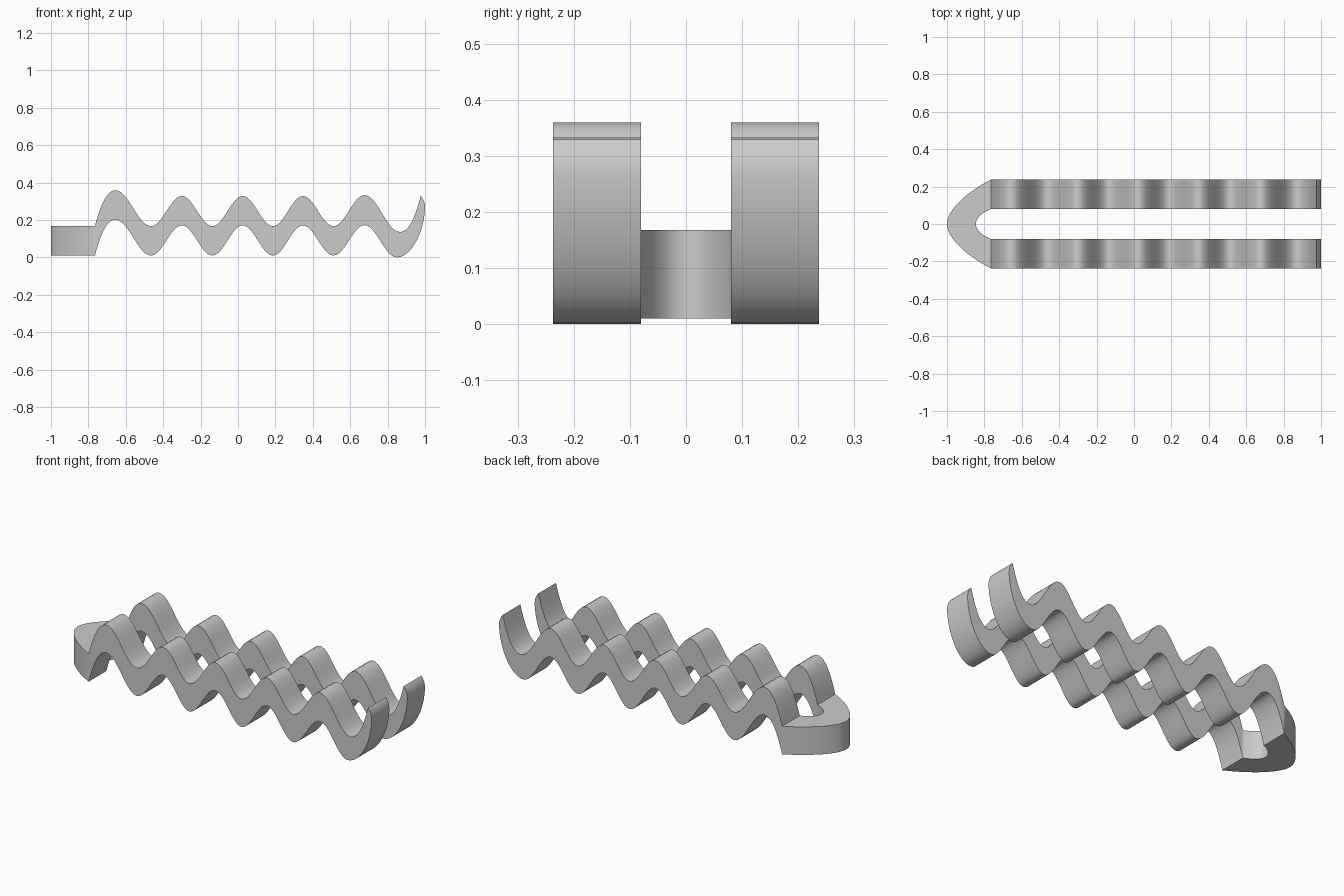
import bpy, bmesh
from mathutils import Vector
from mathutils.geometry import interpolate_bezier

cube = bpy.data.objects.get("Cube")
if cube:
    bpy.data.objects.remove(cube)

JOINT = -0.765            # where the bend meets the two prongs
INNER, OUTER = 0.08, 0.237
LOW, HIGH = 0.01, 0.168
EASE = 0.37               # handle length that makes a sine-like wave


def bezier(a, h1, h2, b, steps=14):
    return [p.to_2d() for p in interpolate_bezier(*[Vector((*v, 0)) for v in (a, h1, h2, b)], steps)]


def wave(start, extrema):
    """Rise steeply from start, then swing through the peaks and valleys."""
    (x0, z0), (x1, z1) = start, extrema[0]
    dx, dz = x1 - x0, z1 - z0
    pts = bezier(start, (x0 + dx * 0.28, z0 + dz * 0.6), (x1 - dx * 0.42, z1), extrema[0])
    for (ax, az), (bx, bz) in zip(extrema, extrema[1:]):
        h = (bx - ax) * EASE
        pts += bezier((ax, az), (ax + h, az), (bx - h, bz), (bx, bz))[1:]
    return pts


def extrude(bm, outline, place, near, far):
    """Closed prism of an outline, left open at the joint so parts weld."""
    a = [bm.verts.new(place(p, near)) for p in outline]
    b = [bm.verts.new(place(p, far)) for p in outline]
    bm.faces.new(a)
    bm.faces.new(b[::-1])
    for i in range(len(a)):
        j = (i + 1) % len(a)
        if max(abs(a[k].co.x - JOINT) for k in (i, j)) > 1e-4:
            bm.faces.new((a[i], a[j], b[j], b[i]))


# Wave outline: upper edge, hooked tip, lower edge
middle = [(-0.465, 0), (-0.3, 1), (-0.137, 0), (0.025, 1), (0.187, 0), (0.347, 1), (0.51, 0)]
top = wave((JOINT, HIGH), [(-0.655, 0.359)] + [(x, 0.167 + 0.161 * s) for x, s in middle]
           + [(0.677, 0.333), (0.865, 0.136)])
top += bezier((0.865, 0.136), (0.915, 0.136), (0.945, 0.21), (0.977, 0.329))[1:]
tip = bezier((0.977, 0.329), (0.99, 0.315), (1.0, 0.295), (1.0, 0.265), 6)[1:]
bottom = wave((JOINT, LOW), [(-0.655, 0.202)] + [(x, 0.01 + 0.161 * s) for x, s in middle]
              + [(0.677, 0.172), (0.848, 0.0)])
bottom += bezier((0.848, 0.0), (0.925, 0.0), (0.995, 0.13), (1.0, 0.265))[1:-1]
prong = top + tip + bottom[::-1]

# Bend outline: half curves mirrored across the centre line
outer = bezier((JOINT, OUTER), (-0.88, 0.18), (-1.0, 0.08), (-1.0, 0.0))
inner = bezier((JOINT, INNER), (-0.81, 0.06), (-0.845, 0.035), (-0.845, 0.0))


def mirrored(half):
    return half + [Vector((p.x, -p.y)) for p in half[-2::-1]]


bend = mirrored(outer) + mirrored(inner)[::-1]

# Assemble the two prongs and the bend into one welded body
bm = bmesh.new()
for side in (-1, 1):
    extrude(bm, prong, lambda p, y: (p.x, y, p.y), side * INNER, side * OUTER)
extrude(bm, bend, lambda p, z: (p.x, p.y, z), LOW, HIGH)
bmesh.ops.remove_doubles(bm, verts=bm.verts, dist=1e-4)
bmesh.ops.recalc_face_normals(bm, faces=bm.faces)
mesh = bpy.data.meshes.new("wavy_hairpin")
bm.to_mesh(mesh)
bm.free()
body = bpy.data.objects.new("wavy_hairpin", mesh)
bpy.context.collection.objects.link(body)

# Plain grey
grey = bpy.data.materials.new("plain_grey")
grey.use_nodes = True
colour = (0.6, 0.6, 0.6, 1)
grey.diffuse_color = colour
grey.node_tree.nodes["Principled BSDF"].inputs["Base Color"].default_value = colour
mesh.materials.append(grey)

bpy.ops.object.select_all(action="DESELECT")
body.select_set(True)
bpy.context.view_layer.objects.active = body
bpy.ops.object.shade_smooth_by_angle(angle=0.6)
